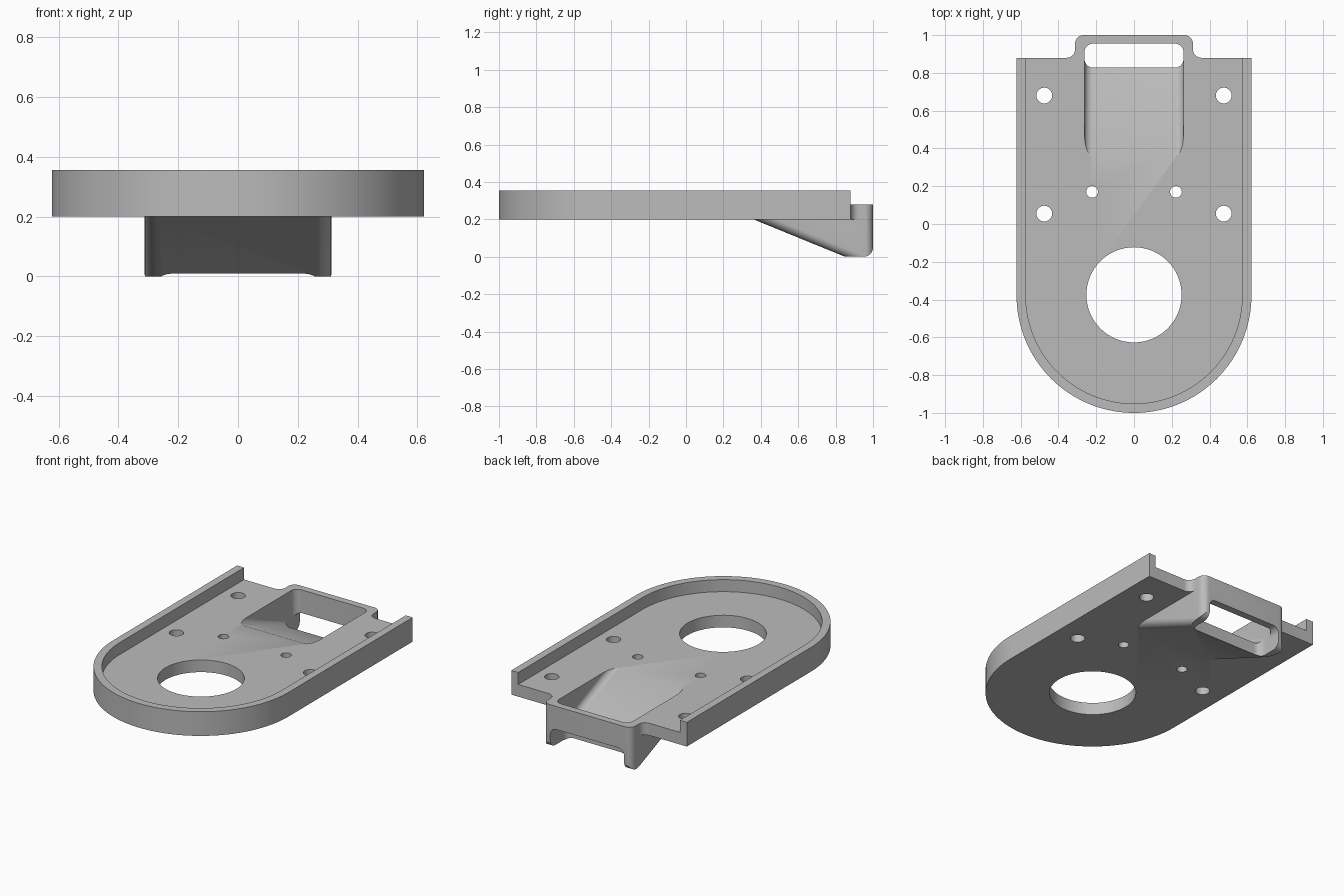
import bpy, bmesh
from math import sin, cos, pi, radians

if "Cube" in bpy.data.objects:
    bpy.data.objects.remove(bpy.data.objects["Cube"])

grey = bpy.data.materials.new("plain_grey")
grey.use_nodes = True
COLOUR = (0.5, 0.5, 0.5, 1)
grey.diffuse_color = COLOUR
grey.node_tree.nodes["Principled BSDF"].inputs["Base Color"].default_value = COLOUR

SLOPE = 0.408
RAMP_START = 0.36


def flat(u, v, w):
    return u, v, w


def sideways(u, v, w):
    return w, u, v


def frontal(u, v, w):
    return u, w, v


def sloped(u, v, w):
    return u, w, v - SLOPE * (w - RAMP_START)


def arc(cx, cy, r, start, end, steps=10):
    angles = [radians(start + (end - start) * i / steps) for i in range(steps + 1)]
    return [(cx + r * cos(a), cy + r * sin(a)) for a in angles]


def rounded(x0, y0, x1, y1, low, high):
    """Rectangle with one radius for its low corners and one for its high ones."""
    pts = []
    for cx, cy, r, start in ((x0, y0, low, 180), (x1, y0, low, 270),
                             (x1, y1, high, 0), (x0, y1, high, 90)):
        if r:
            sx = r if cx == x0 else -r
            sy = r if cy == y0 else -r
            pts += arc(cx + sx, cy + sy, r, start, start + 90)
        else:
            pts.append((cx, cy))
    return pts


def prism(name, pts, a, b, place=flat):
    bm = bmesh.new()
    rings = [[bm.verts.new(place(u, v, w)) for u, v in pts] for w in (a, b)]
    bm.faces.new(rings[0])
    bm.faces.new(rings[1])
    for i in range(len(pts)):
        j = (i + 1) % len(pts)
        bm.faces.new((rings[0][i], rings[0][j], rings[1][j], rings[1][i]))
    bmesh.ops.recalc_face_normals(bm, faces=bm.faces)
    mesh = bpy.data.meshes.new(name)
    bm.to_mesh(mesh)
    bm.free()
    mesh.materials.append(grey)
    obj = bpy.data.objects.new(name, mesh)
    bpy.context.collection.objects.link(obj)
    return obj


def combine(target, tool, operation):
    """Apply a boolean and discard the tool."""
    mod = target.modifiers.new(operation.lower(), "BOOLEAN")
    mod.operation, mod.solver, mod.object = operation, "EXACT", tool
    bpy.context.view_layer.update()
    graph = bpy.context.evaluated_depsgraph_get()
    mesh = bpy.data.meshes.new_from_object(target.evaluated_get(graph))
    target.modifiers.clear()
    target.data = mesh
    bpy.data.objects.remove(tool)


def u_outline(r, back):
    return arc(0, -0.378, r, 180, 360, 64) + [(r, back), (-r, back)]


# Round-ended tray with a rim, open at the back
tray = prism("mounting_tray", u_outline(0.622, 0.88), 0.2, 0.355)
combine(tray, prism("tray_pocket", u_outline(0.573, 1.2), 0.278, 0.6), "DIFFERENCE")

# Sloping chute with rounded lower edges and back corners
chute = prism("chute", rounded(-0.312, 0.2, 0.312, 1, 0, 0.045), 0, 0.25)
combine(chute, prism("ramp_shape", rounded(-0.312, 0.2, 0.312, 1, 0.05, 0),
                     0.1, 1.2, sloped), "INTERSECT")
side = [(0.1, 0)] + arc(0.95, 0.05, 0.05, 270, 360) + [(1, 0.5), (0.1, 0.5)]
combine(chute, prism("heel_shape", side, -0.5, 0.5, sideways), "INTERSECT")

# Flange tying the chute to the tray with filleted corners
half = ([(0.357, 0.8)] + arc(0.357, 0.925, 0.045, 270, 180)
        + arc(0.267, 0.955, 0.045, 0, 90))
flange = prism("flange", half + [(-x, y) for x, y in reversed(half)], 0.2, 0.278)

combine(tray, flange, "UNION")
combine(tray, chute, "UNION")

# Chute channel, its bottom outlet and the back window
channel = prism("channel", rounded(-0.262, 0.2, 0.262, 0.955, 0, 0.045), -0.2, 0.5)
combine(channel, prism("channel_ramp", rounded(-0.262, 0.278, 0.262, 1.2, 0.045, 0),
                       0.1, 1.2, sloped), "INTERSECT")
combine(tray, channel, "DIFFERENCE")
outlet = rounded(-0.262, 0.828, 0.262, 0.955, 0.045, 0.045)
combine(tray, prism("outlet", outlet, -0.2, 0.2), "DIFFERENCE")
window = rounded(-0.262, -0.2, 0.262, 0.13, 0, 0.045)
combine(tray, prism("window", window, 0.9, 1.2, frontal), "DIFFERENCE")

# Large round opening and screw holes
holes = [(0, -0.375, 0.252, 64)]
for s in (-1, 1):
    holes += [(s * 0.475, 0.68, 0.042, 32), (s * 0.475, 0.055, 0.042, 32),
              (s * 0.222, 0.17, 0.031, 32)]
for x, y, r, n in holes:
    circle = arc(x, y, r, 0, 360, n)[:-1]
    combine(tray, prism("hole", circle, 0.1, 0.5), "DIFFERENCE")

# Smooth curves, sharp edges
bpy.ops.object.select_all(action="DESELECT")
tray.select_set(True)
bpy.context.view_layer.objects.active = tray
bpy.ops.object.shade_smooth_by_angle(angle=radians(25))
